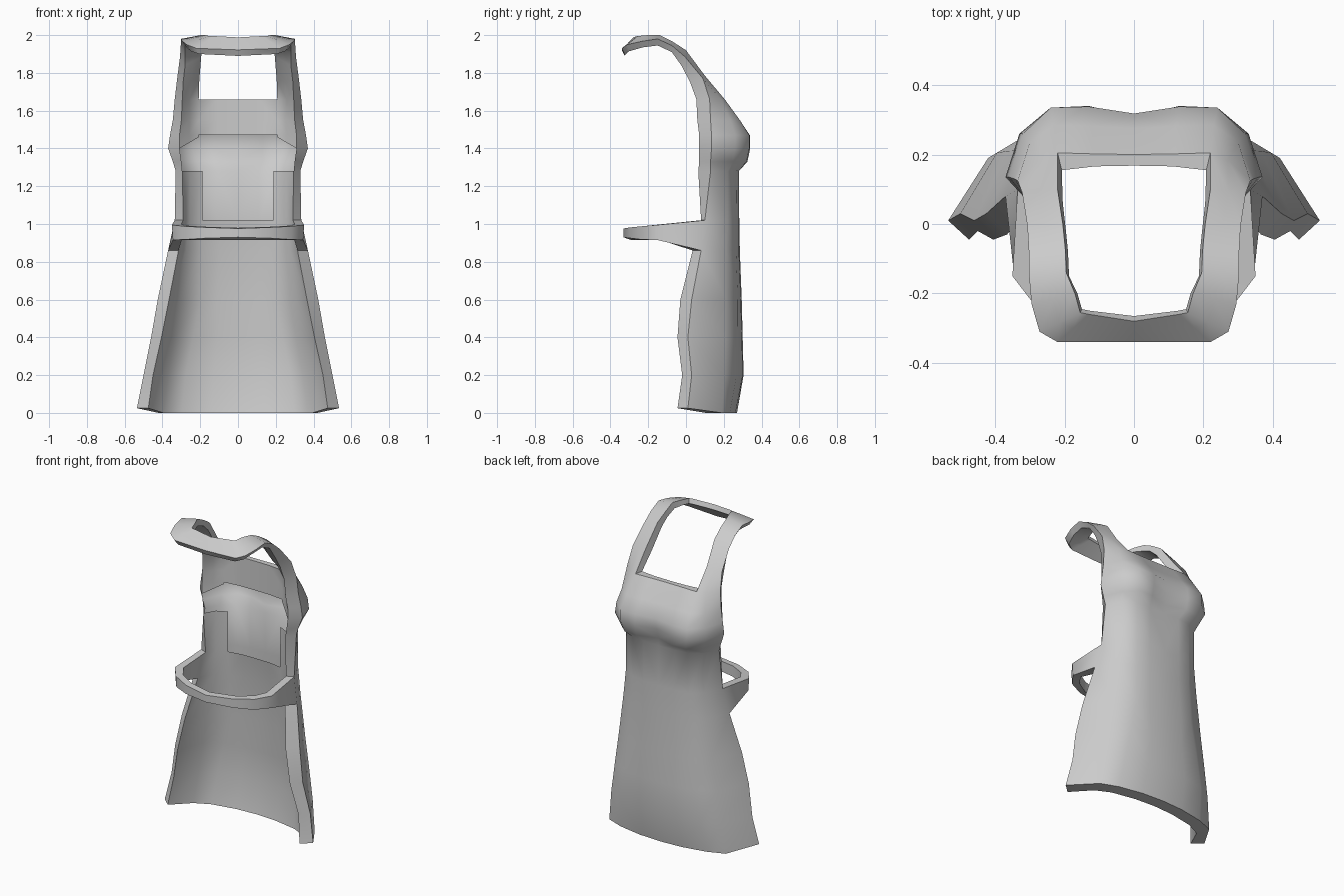
import bpy, bmesh, math
from mathutils import Vector

cloth = bpy.data.materials.new("grey cloth")
cloth.diffuse_color = (0.6, 0.6, 0.6, 1)


def finish(name, bm):
    """Turn a right-hand half into a mirrored, smooth-shaded object."""
    bmesh.ops.remove_doubles(bm, verts=bm.verts, dist=0.0005)
    bmesh.ops.delete(bm, geom=[v for v in bm.verts if not v.link_faces], context='VERTS')
    bmesh.ops.recalc_face_normals(bm, faces=bm.faces)
    me = bpy.data.meshes.new(name)
    bm.to_mesh(me)
    bm.free()
    ob = bpy.data.objects.new(name, me)
    bpy.context.collection.objects.link(ob)
    me.materials.append(cloth)
    mod = ob.modifiers.new("mirror", 'MIRROR')
    mod.use_clip = True
    mod.merge_threshold = 0.001
    bpy.ops.object.select_all(action='DESELECT')
    ob.select_set(True)
    bpy.context.view_layer.objects.active = ob
    bpy.ops.object.modifier_apply(modifier="mirror")
    bpy.ops.object.shade_smooth_by_angle(angle=math.radians(46))
    return ob


def skin(bm, rows, closed=False, skip=()):
    """Bridge successive rows of points with quads."""
    vs = [[bm.verts.new(p) for p in row] for row in rows]
    n = len(vs[0])
    for i in range(len(vs) - 1):
        for j in range(n if closed else n - 1):
            if (i, j) not in skip:
                k = (j + 1) % n
                bm.faces.new((vs[i][j], vs[i][k], vs[i + 1][k], vs[i + 1][j]))
    return vs


# Apron panel sections: z, centre y, then (x, y) of bust line, bib line,
# side corner, outer edge and inner edge
sections = [
    (0.00, .270, .15, .262, .31, .232, .420, .190, .535, .010, .475, -.045),
    (0.20, .305, .14, .300, .29, .268, .395, .205, .500, .030, .450, -.020),
    (0.40, .300, .12, .296, .25, .275, .365, .210, .460, .010, .405, -.045),
    (0.60, .295, .12, .290, .21, .274, .335, .212, .425, .030, .365, -.030),
    (0.86, .285, .11, .280, .20, .265, .300, .215, .370, .080, .315, .035),
    (1.02, .282, .11, .280, .20, .265, .28, .220, .335, .100, .290, .080),
    (1.28, .280, .11, .280, .20, .268, .28, .220, .330, .130, .295, .065),
    (1.33, .285, .13, .325, .22, .320, .295, .25, .345, .130, .300, .070),
    (1.40, .305, .13, .340, .24, .335, .33, .260, .370, .135, .310, .070),
    (1.47, .318, .13, .338, .24, .335, .32, .260, .360, .135, .310, .070),
    (1.55, .275, .12, .282, .23, .285, .30, .235, .345, .130, .300, .060),
    (1.66, .200, .12, .202, .22, .205, .27, .185, .335, .125, .295, .055),
]
rows = []
for z, y0, ax, ay, bx, by, cx, cy, dx, dy, rx, ry in sections:
    ze = z + 0.025 if z == 0 else z          # hem lifts towards the edges
    outer = [(0, y0, z), (ax, ay, z), (bx, by, z), (cx, cy, z), (dx, dy, ze), (rx, ry, ze)]
    if z < 1.3:                              # thick lining of skirt and waist
        t = 0.08 if z < 0.9 else 0.1
        inner = [(cx - .025, cy - .085, z), (bx - .012, by - t, z),
                 (ax - .01, ay - t, z), (0, y0 - t, z)]
    else:                                    # straight facing behind the bib
        zb = 1.46 if z == 1.40 else z
        inner = [(.258, .115, (z + zb) / 2), (.208, .155, zb), (.11, .166, zb), (0, .168, zb)]
    rows.append(outer + inner)

# Gap where the waist strap joins, and the lining's open window behind the bust
gaps = {(4, 4), (5, 7), (5, 8), (8, 7), (8, 8)}
gaps |= {(i, j) for i in (6, 7) for j in (5, 6, 7, 8)}
bm = bmesh.new()
grid = skin(bm, rows, skip=gaps)
for j in range(4):                           # close the hem
    bm.faces.new((grid[0][j], grid[0][j + 1], grid[0][8 - j], grid[0][9 - j]))
for j in range(2):                           # close the top of the bib
    bm.faces.new((grid[-1][j], grid[-1][j + 1], grid[-1][8 - j], grid[-1][9 - j]))

# Neck strap, grown from the bib corners: hole edge, outer edge,
# outer edge underside, hole edge underside
neck = [
    ((.22, .10, 1.785), (.322, .090, 1.77), (.290, .020, 1.755), (.205, .06, 1.76)),
    ((.205, 0, 1.92), (.307, -.005, 1.885), (.28, -.025, 1.84), (.195, -.03, 1.885)),
    ((.198, -.07, 1.965), (.303, -.075, 1.945), (.28, -.075, 1.91), (.19, -.08, 1.93)),
    ((.195, -.14, 2.0), (.302, -.15, 1.98), (.28, -.15, 1.945), (.187, -.15, 1.96)),
    ((.17, -.20, 2.0), (.295, -.23, 1.968), (.272, -.23, 1.935), (.163, -.20, 1.968)),
    ((.155, -.255, 1.995), (.272, -.31, 1.95), (.25, -.30, 1.915), (.15, -.245, 1.965)),
    ((.13, -.26, 1.995), (.22, -.34, 1.93), (.205, -.325, 1.90), (.125, -.25, 1.965)),
    ((0, -.28, 1.988), (0, -.34, 1.922), (0, -.325, 1.89), (0, -.265, 1.96)),
]
strap = [rows[-1][2:8]]
for h, d, r, u in neck:
    strap.append([h, (Vector(h) + Vector(d)) / 2, d, r, (Vector(r) + Vector(u)) / 2, u])
skin(bm, strap, closed=True)

# Waist strap, tapering from the side edges round to the open side:
# outer top, outer bottom, inner bottom, inner top
a, b = rows[5], rows[4]
waist = [
    (a[4], b[4], b[5], a[5]),
    ((.35, -.15, .995), (.345, -.15, .915), (.298, -.135, .915), (.300, -.135, .998)),
    ((.285, -.235, .988), (.28, -.235, .918), (.252, -.20, .915), (.255, -.20, .990)),
    ((.17, -.295, .982), (.17, -.295, .925), (.16, -.255, .915), (.16, -.255, .985)),
    ((0, -.332, .976), (0, -.332, .93), (0, -.29, .915), (0, -.29, .98)),
]
skin(bm, waist, closed=True)
finish("apron", bm)
